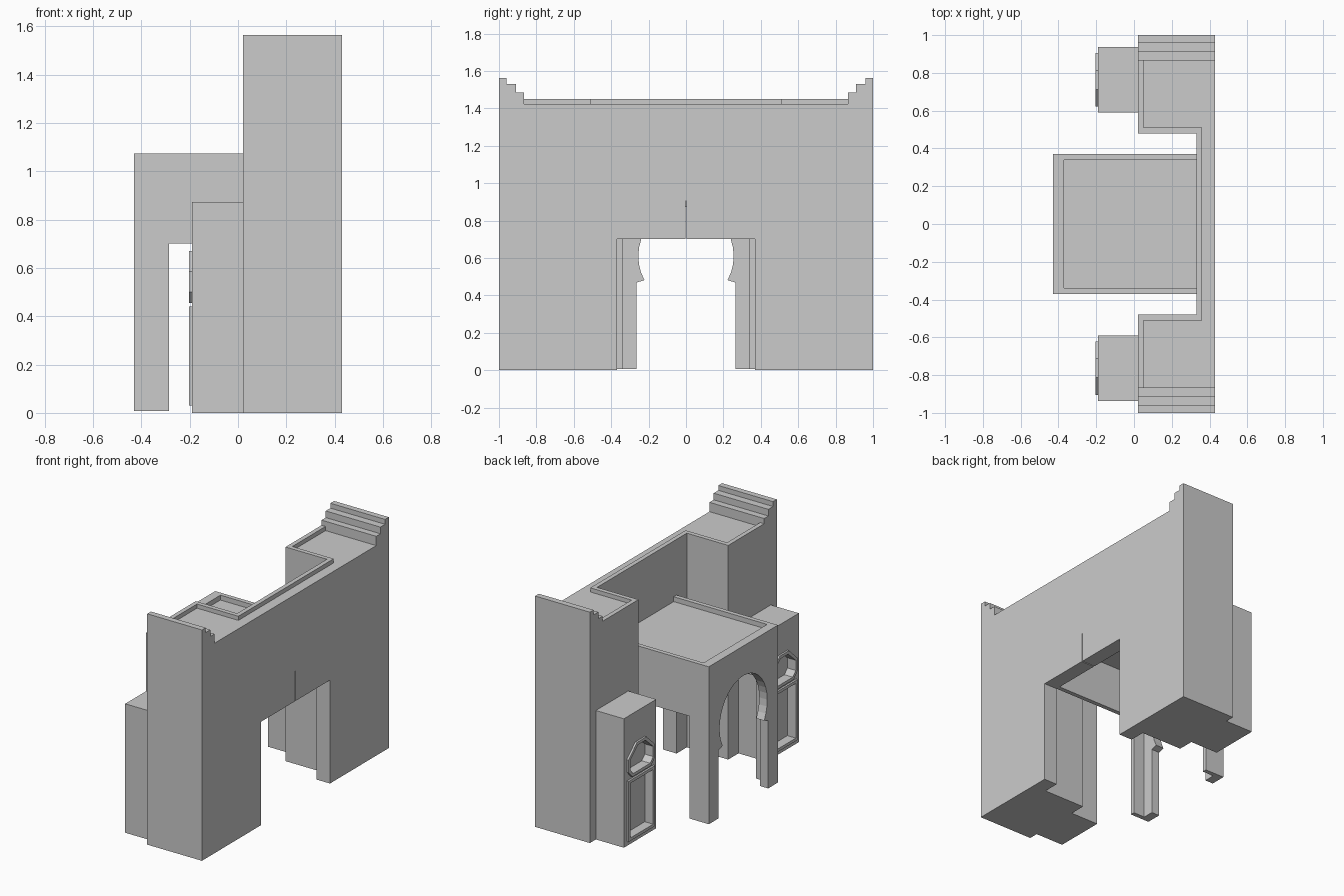
import bpy, bmesh, math

if "Cube" in bpy.data.objects:
    bpy.data.objects.remove(bpy.data.objects["Cube"])

# axis -> maps profile point (u, v) and depth d to a 3D position
MAPS = {'x': lambda u, v, d: (d, u, v),
        'y': lambda u, v, d: (u, d, v),
        'z': lambda u, v, d: (u, v, d)}


def finish(name, bm):
    bmesh.ops.recalc_face_normals(bm, faces=bm.faces)
    me = bpy.data.meshes.new(name)
    bm.to_mesh(me)
    bm.free()
    ob = bpy.data.objects.new(name, me)
    bpy.context.collection.objects.link(ob)
    return ob


def prism(name, axis, pts, lo, hi):
    """Extrude a closed profile along an axis."""
    bm = bmesh.new()
    f = MAPS[axis]
    a = [bm.verts.new(f(u, v, lo)) for u, v in pts]
    b = [bm.verts.new(f(u, v, hi)) for u, v in pts]
    bm.faces.new(a)
    bm.faces.new(b)
    n = len(pts)
    for i in range(n):
        j = (i + 1) % n
        bm.faces.new((a[i], a[j], b[j], b[i]))
    return finish(name, bm)


def rect(u0, u1, v0, v1):
    return [(u0, v0), (u1, v0), (u1, v1), (u0, v1)]


def frame(name, outer, inner, lo, hi):
    """Flat ring between two outlines, extruded along x."""
    bm = bmesh.new()
    loops = [[bm.verts.new((x, u, v)) for u, v in p]
             for p, x in ((outer, lo), (inner, lo), (inner, hi), (outer, hi))]
    n = len(outer)
    for k in range(4):
        p, q = loops[k], loops[(k + 1) % 4]
        for i in range(n):
            j = (i + 1) % n
            bm.faces.new((p[i], p[j], q[j], q[i]))
    return finish(name, bm)


def cut(ob, cutter):
    m = ob.modifiers.new('cut', 'BOOLEAN')
    m.operation = 'DIFFERENCE'
    m.solver = 'EXACT'
    m.object = cutter
    bpy.context.view_layer.objects.active = ob
    bpy.ops.object.modifier_apply(modifier=m.name)
    bpy.data.objects.remove(cutter)


def mirrored(half):
    """Complete a profile across u = 0."""
    return half + [(-u, v) for u, v in reversed(half)]


# main gate: U-shaped plan with sunken roof and rectangular passage
plan = [(.43, -1), (.43, 1), (.02, 1), (.02, .48), (.33, .48),
        (.33, -.48), (.02, -.48), (.02, -1)]
gate = prism('gate_wall', 'z', plan, 0, 1.45)
sunk = [(.6, -.865), (.6, .865), (.05, .865), (.05, .51), (.36, .51),
        (.36, -.51), (.05, -.51), (.05, -.865)]
cut(gate, prism('roof_cutter', 'z', sunk, 1.422, 1.6))
passage = mirrored([(.37, -.1), (.37, .70), (.003, .70), (.002, .905)])
cut(gate, prism('passage_cutter', 'x', passage, .2, .6))

# porch front wall with horseshoe arch
arch = [(.265, .007), (.265, .468)]
a0 = math.asin(-.125 / .255)
for i in range(13):
    a = a0 + (math.pi / 2 - a0) * i / 12
    arch.append((.255 * math.cos(a), .61 + .262 * math.sin(a)))
arch_full = arch[:-1] + [(0, arch[-1][1])] + [(-u, v) for u, v in reversed(arch[:-1])]
front = [(.37, .007)] + arch_full + [(-.37, .007), (-.37, 1.073), (.37, 1.073)]
prism('porch_front_wall', 'x', front, -.43, -.37)

# porch roof slab
prism('porch_roof', 'z', rect(-.38, .335, -.345, .345), 1.01, 1.04)

side = [(-.37, .007), (-.285, .007), (-.285, .70), (.33, .70),
        (.33, 1.073), (-.37, 1.073)]
for s, tag in ((1, 'left'), (-1, 'right')):
    # porch side wall with leg
    prism('porch_side_wall_' + tag, 'y', side, s * .34, s * .37)

    # stepped gable on the gate's end
    steps = [(.865, 1.42), (.865, 1.485), (.91, 1.485), (.91, 1.53),
             (.96, 1.53), (.96, 1.563), (1, 1.563), (1, 1.42)]
    prism('stepped_parapet_' + tag, 'x', [(s * u, v) for u, v in steps], .02, .43)

    # buttress with two niches and raised frames
    c = s * .763

    def panel(d):
        return rect(c - .142 + d, c + .142 - d, .03 + d, .44 - d)

    def octagon(d):
        w, k = .142 - d, .05 - d * .5
        half = [(.1 - d * .5, .455 + d), (w, .50 + d * .4),
                (w, .585 - d * .4), (k, .67 - d)]
        return [(c + u, v) for u, v in mirrored(half)]

    buttress = prism('buttress_' + tag, 'z',
                     rect(-.19, .02, c - .173, c + .173), 0, .873)
    for shape, label in ((panel, 'panel'), (octagon, 'niche')):
        cut(buttress, prism('niche_cutter', 'x', shape(.02), -.3, -.14))
        frame(label + '_frame_' + tag, shape(0), shape(.02), -.203, -.19)
